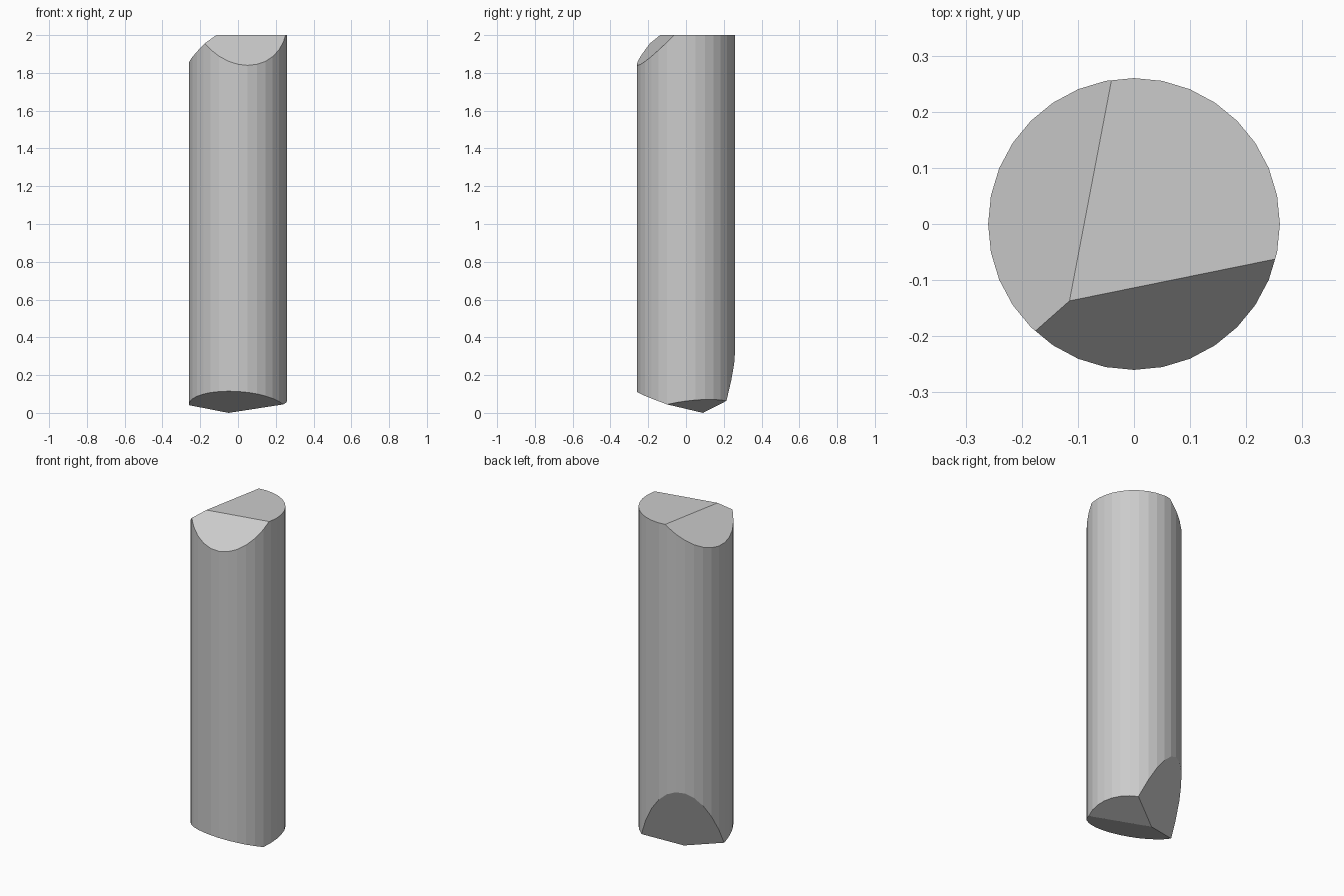
import bpy, bmesh
from mathutils import Vector

if "Cube" in bpy.data.objects:
    bpy.data.objects.remove(bpy.data.objects["Cube"])

R, H = 0.26, 2.0

bm = bmesh.new()
# 32-sided post, standing on z = 0
bmesh.ops.create_cone(bm, cap_ends=True, segments=32, radius1=R, radius2=R, depth=H)
bmesh.ops.translate(bm, verts=bm.verts, vec=(0, 0, H / 2))


def chop(point, normal):
    """Slice off everything on the normal side of a plane and cap the cut."""
    geom = bm.verts[:] + bm.edges[:] + bm.faces[:]
    cut = bmesh.ops.bisect_plane(bm, geom=geom, plane_co=point, plane_no=Vector(normal).normalized(),
                                 dist=1e-6, clear_outer=True)["geom_cut"]
    edges = [e for e in cut if isinstance(e, bmesh.types.BMEdge)]
    bmesh.ops.holes_fill(bm, edges=edges, sides=0)


# two chips off the top: front and left
chop((-0.115, -0.137, H), (0.199 * 1.077, -0.98 * 1.077, 1))
chop((-0.115, -0.137, H), (-0.982 * 0.88, 0.187 * 0.88, 1))

# hewn point at the bottom: front, right and steep back facets, z = p*dx + q*dy
tip = (-0.05, 0.09, 0)
for p, q in ((-0.063, -0.333), (0.24, 0.13), (-1.09, 2.25)):
    chop(tip, (p, q, -1))

bmesh.ops.recalc_face_normals(bm, faces=bm.faces)
mesh = bpy.data.meshes.new("wooden_post")
bm.to_mesh(mesh)
bm.free()
post = bpy.data.objects.new("wooden_post", mesh)
bpy.context.collection.objects.link(post)
